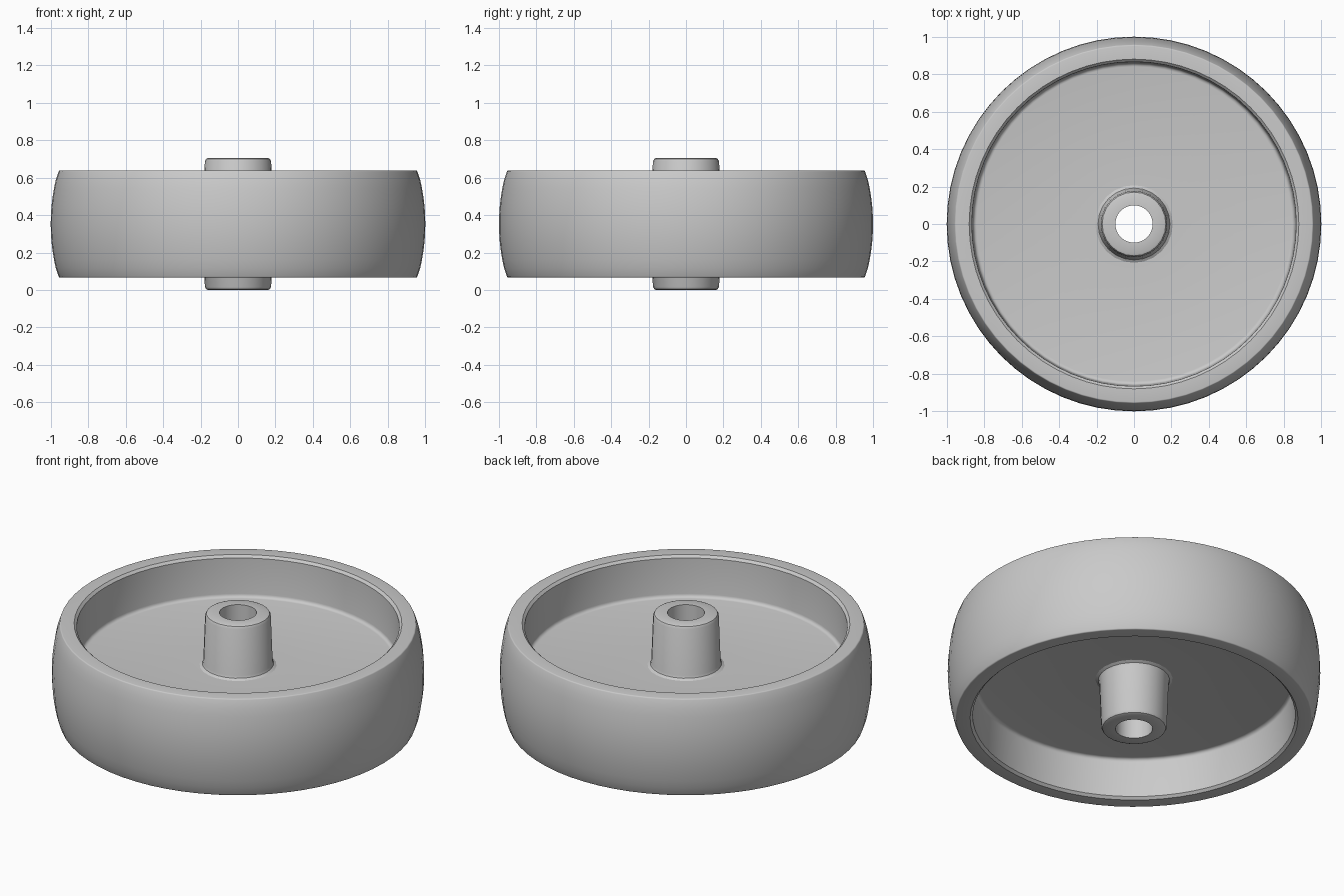
import bpy, bmesh, math

if "Cube" in bpy.data.objects:
    bpy.data.objects.remove(bpy.data.objects["Cube"])

MID = 0.3525          # height of the wheel's mirror plane

grey = bpy.data.materials.new("light_grey")
grey.diffuse_color = (0.59, 0.59, 0.59, 1)
grey.use_nodes = True
grey.node_tree.nodes["Principled BSDF"].inputs["Base Color"].default_value = grey.diffuse_color


def lathe(name, profile, sides):
    """Spin an open (radius, height) profile around z."""
    bm = bmesh.new()
    rings = []
    for r, z in profile:
        rings.append([bm.verts.new((r * math.cos(2 * math.pi * j / sides),
                                    r * math.sin(2 * math.pi * j / sides), z + MID))
                      for j in range(sides)])
    for p, q in zip(rings, rings[1:]):
        for j in range(sides):
            k = (j + 1) % sides
            bm.faces.new((p[j], q[j], q[k], p[k]))
    mesh = bpy.data.meshes.new(name)
    bm.to_mesh(mesh)
    bm.free()
    mesh.materials.append(grey)
    ob = bpy.data.objects.new(name, mesh)
    bpy.context.collection.objects.link(ob)
    bpy.context.view_layer.objects.active = ob
    ob.select_set(True)
    bpy.ops.object.shade_smooth_by_angle(angle=math.radians(32))
    ob.select_set(False)


def arc(cr, cz, rad, a0, a1, n=4):
    """Points of a circular arc, angles in degrees."""
    return [(cr + rad * math.cos(math.radians(a0 + (a1 - a0) * i / n)),
             cz + rad * math.sin(math.radians(a0 + (a1 - a0) * i / n)))
            for i in range(n + 1)]


def mirrored(half):
    """Complete a profile by mirroring it about the middle plane."""
    return half + [(r, -z) for r, z in reversed(half)]


# Wheel body: web, filleted inner wall, chamfered lip, crowned tread
R = 1.035
body = [(0.2, 0.043)]
body += arc(0.84, 0.063, 0.02, -90, 0)
body += [(0.866, 0.272), (0.88, 0.286)]
body += arc(0.95, 0.278, 0.008, 90, 15, 3)
body += [(1 - R + math.sqrt(R * R - z * z), z) for z in (0.235, 0.19, 0.14, 0.09, 0.045)]
body += [(1.0, 0.0)]
lathe("wheel_body", mirrored(body)[:len(body)] + mirrored(body)[len(body) + 1:], 64)

# Hub: bore, rounded rim, tapered outside, fillet into the web
hub = [(0.1, 0.3525), (0.16, 0.3525)]
hub += [(0.17, 0.348), (0.177, 0.335)]
hub += [(0.187, 0.065), (0.192, 0.052), (0.207, 0.043)]
lathe("hub", [(r, -z) for r, z in reversed(hub)] + hub, 24)
